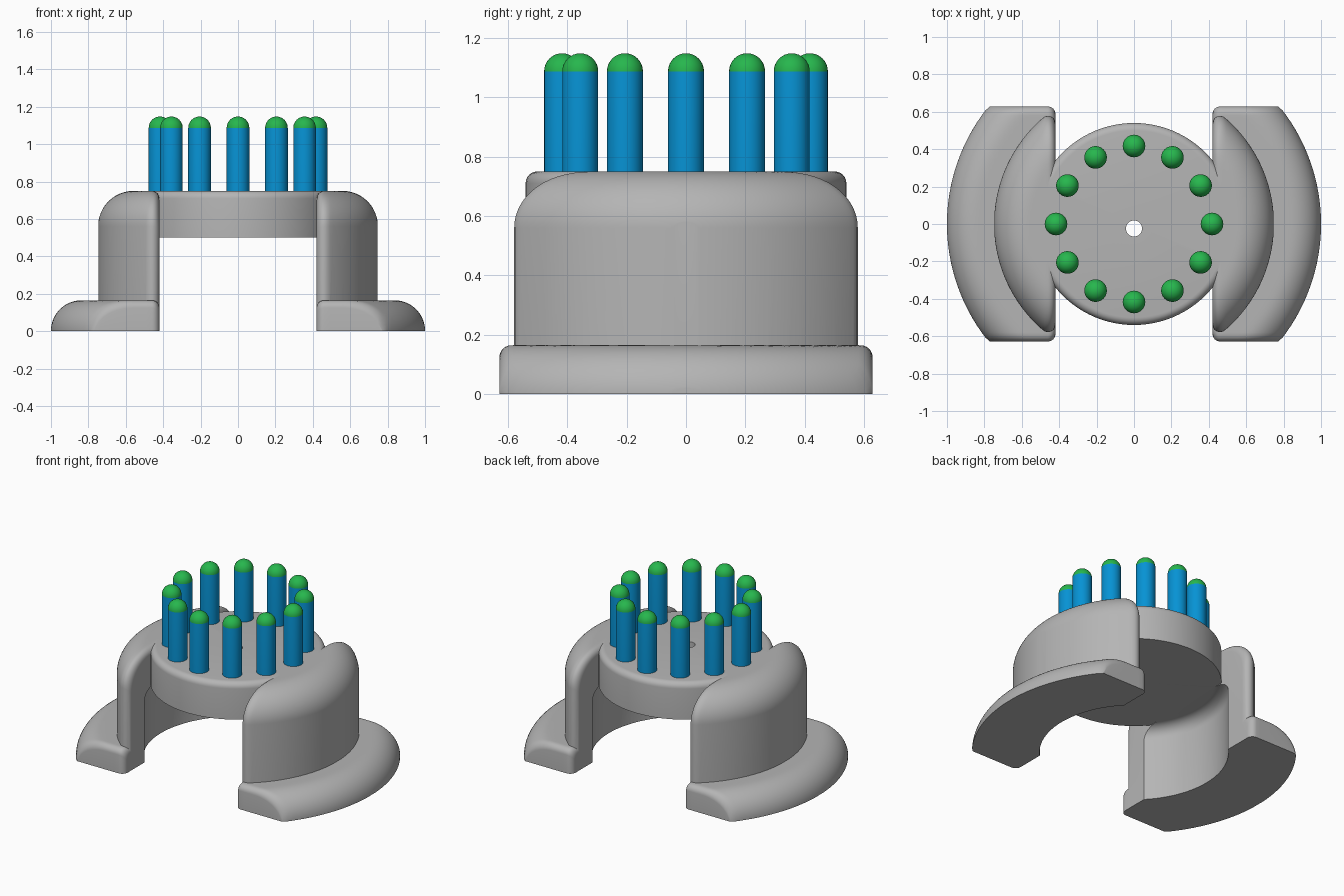
import bpy, bmesh, math
from math import sin, cos, pi, sqrt

if "Cube" in bpy.data.objects:
    bpy.data.objects.remove(bpy.data.objects["Cube"])


def material(name, rgb):
    m = bpy.data.materials.new(name)
    m.diffuse_color = (*rgb, 1)
    m.use_nodes = True
    m.node_tree.nodes["Principled BSDF"].inputs["Base Color"].default_value = m.diffuse_color
    return m


grey = material("grey", (0.46, 0.46, 0.46))
blue = material("blue", (0.002, 0.29, 0.66))
green = material("green", (0.02, 0.47, 0.075))


def add_object(name, bm, *mats):
    bmesh.ops.recalc_face_normals(bm, faces=bm.faces)
    me = bpy.data.meshes.new(name)
    bm.to_mesh(me)
    bm.free()
    for m in mats:
        me.materials.append(m)
    ob = bpy.data.objects.new(name, me)
    bpy.context.collection.objects.link(ob)
    return ob


def activate(ob):
    bpy.ops.object.select_all(action='DESELECT')
    ob.select_set(True)
    bpy.context.view_layer.objects.active = ob


def smooth(ob):
    activate(ob)
    bpy.ops.object.shade_smooth_by_angle(angle=math.radians(32))


def boolean(ob, other, operation, remove=False):
    mod = ob.modifiers.new("boolean", 'BOOLEAN')
    mod.operation = operation
    mod.solver = 'EXACT'
    mod.object = other
    activate(ob)
    bpy.ops.object.modifier_apply(modifier=mod.name)
    if remove:
        bpy.data.objects.remove(other)


def lathe(profile, steps):
    """Solid of revolution about z from (radius, z) points."""
    bm = bmesh.new()
    vs = [bm.verts.new((r, 0, z)) for r, z in profile]
    es = [bm.edges.new(p) for p in zip(vs, vs[1:])]
    bmesh.ops.spin(bm, geom=vs + es, cent=(0, 0, 0), axis=(0, 0, 1),
                   angle=2 * pi, steps=steps)
    bmesh.ops.remove_doubles(bm, verts=bm.verts, dist=1e-5)
    return bm


def round_drop(e, f):
    """Inset of a rounded edge of radius f at distance e from the edge."""
    return f - sqrt(max(0, f * f - (f - e) ** 2)) if e < f else 0


def side_block(name, side, R, fillet, base, top, f, y_clip):
    """Round-topped disc segment beyond a straight inner face."""
    x0, ny = 0.42, 48
    xs = [x0 + f * (1 - cos(i / 6 * pi / 2)) for i in range(6)]
    xs += [x0 + f + (R - 0.001 - x0 - f) * sin(i / 28 * pi / 2) for i in range(29)]
    corner_y = sqrt((R - f) ** 2 - (x0 + f) ** 2)   # rounded tip centre
    tangent_x = (x0 + f) * R / (R - f)
    bm = bmesh.new()
    tops, bots = [], []
    for x in xs:
        full = min(sqrt(R * R - x * x), y_clip)
        dx = round_drop(x - x0, f)
        reach = full - dx
        if y_clip > R and x < tangent_x:
            reach = corner_y + sqrt(max(0, f * f - (x - x0 - f) ** 2))
        upper, lower = [], []
        for j in range(ny + 1):
            s = sin((j / ny - 0.5) * pi)
            r = sqrt(x * x + (full * s) ** 2)
            z = top - round_drop(max(0, R - r), fillet) - dx
            z -= round_drop(max(0, y_clip - abs(full * s)), f)
            upper.append(bm.verts.new((side * x, reach * s, max(z, base + 0.004))))
            lower.append(bm.verts.new((side * x, reach * s, base)))
        tops.append(upper)
        bots.append(lower)
    n = len(xs) - 1
    for g in (tops, bots):
        for i in range(n):
            for j in range(ny):
                bm.faces.new((g[i][j], g[i + 1][j], g[i + 1][j + 1], g[i][j + 1]))
    for i in range(n):
        for j in (0, ny):
            bm.faces.new((tops[i][j], tops[i + 1][j], bots[i + 1][j], bots[i][j]))
    for j in range(ny):
        for i in (0, n):
            bm.faces.new((tops[i][j], tops[i][j + 1], bots[i][j + 1], bots[i][j]))
    return add_object(name, bm, grey)


# Cutters: round arch with a softened ceiling edge, small centre hole
R_ARCH, F_ARCH = 0.583, 0.08
ceiling = [(R_ARCH - F_ARCH * (1 - cos(a * pi / 16)), 0.5 - F_ARCH * (1 - sin(a * pi / 16)))
           for a in range(9)]
arch = add_object("arch_cutter", lathe([(0, -0.2), (R_ARCH, -0.2)] + ceiling + [(0, 0.5)], 96), grey)
hole = add_object("hole_cutter", lathe([(0, 0.3), (0.043, 0.3), (0.043, 0.9), (0, 0.9)], 32), grey)
hole.location.y = -0.024
for c in (arch, hole):
    c.hide_render = True
bpy.context.view_layer.update()

# Round platform with softened top rim
rim = [(0.50 + 0.04 * cos(a * pi / 12), 0.71 + 0.04 * sin(a * pi / 12)) for a in range(7)]
body = add_object("platform_body", lathe([(0, 0.5), (0.54, 0.5)] + rim + [(0, 0.75)], 96), grey)

# Foot and leg on both sides, hollowed by the arch and merged into the platform
for side, label in ((1, "right"), (-1, "left")):
    foot = side_block(label + "_foot", side, 1.0, 0.163, 0, 0.165, 0.04, 0.628)
    leg = side_block(label + "_leg", side, 0.748, 0.19, 0.1, 0.75, 0.04, 2.0)
    boolean(leg, foot, 'UNION', remove=True)
    boolean(leg, arch, 'DIFFERENCE')
    boolean(body, leg, 'UNION', remove=True)
boolean(body, hole, 'DIFFERENCE')
smooth(body)

for c in (arch, hole):
    c.hide_viewport = True

# Ring of round-tipped pins with green tips
R_PIN, Z_TIP = 0.0605, 1.087
dome = [(R_PIN * cos(a * pi / 16), Z_TIP + R_PIN * sin(a * pi / 16)) for a in range(8)]
for k in range(12):
    bm = lathe([(R_PIN, 0.749)] + dome + [(0, Z_TIP + R_PIN)], 32)
    for face in bm.faces:
        face.material_index = int(face.calc_center_median().z > Z_TIP)
    pin = add_object(f"pin_{k + 1}", bm, blue, green)
    ring = 0.417 if k % 3 == 0 else 0.411
    pin.location = (ring * cos(k * pi / 6), ring * sin(k * pi / 6), 0)
    smooth(pin)
